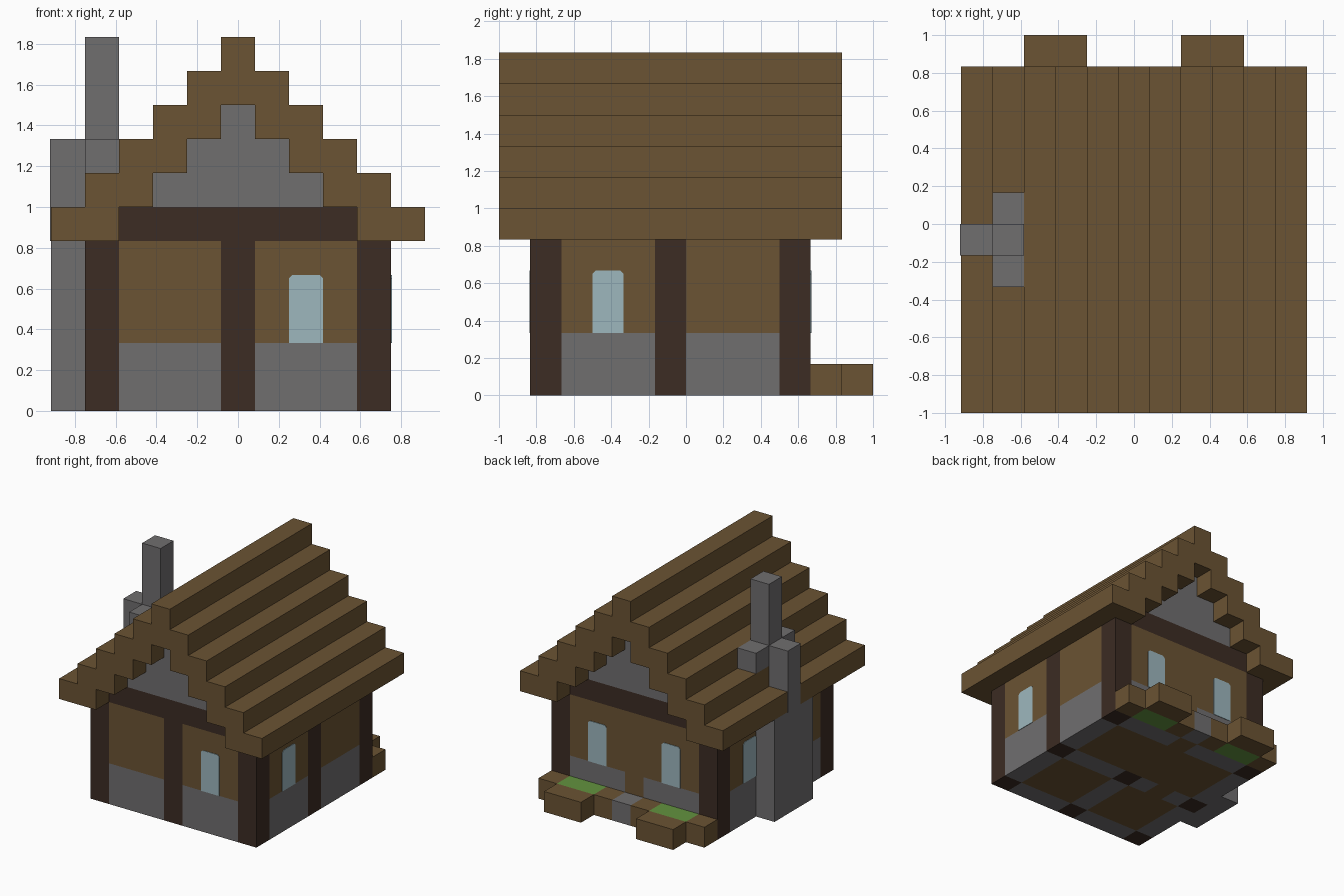
import bpy
import bmesh
from mathutils import Vector

U = 1 / 6  # block size

cube = bpy.data.objects.get("Cube")
if cube:
    bpy.data.objects.remove(cube, do_unlink=True)


def material(name, rgb):
    m = bpy.data.materials.new(name)
    m.use_nodes = True
    m.diffuse_color = (*rgb, 1)
    bsdf = m.node_tree.nodes["Principled BSDF"]
    bsdf.inputs["Base Color"].default_value = (*rgb, 1)
    bsdf.inputs["Roughness"].default_value = 0.9
    return m


WOOD = material("brown planks", (0.147, 0.087, 0.033))
DARK = material("dark timber", (0.045, 0.025, 0.017))
STONE = material("grey stone", (0.162, 0.156, 0.159))
GLASS = material("pale blue glass", (0.337, 0.474, 0.515))
GRASS = material("green grass", (0.125, 0.292, 0.05))


def finish(name, bm, mat):
    bmesh.ops.recalc_face_normals(bm, faces=bm.faces)
    mesh = bpy.data.meshes.new(name)
    bm.to_mesh(mesh)
    bm.free()
    mesh.materials.append(mat)
    obj = bpy.data.objects.new(name, mesh)
    bpy.context.scene.collection.objects.link(obj)
    return obj


def box(name, mat, xs, ys, zs):
    """Box from ranges measured in blocks."""
    bm = bmesh.new()
    bmesh.ops.create_cube(bm, size=1)
    for v in bm.verts:
        v.co = Vector([(r[0] + (c + 0.5) * (r[1] - r[0])) * U
                       for c, r in zip(v.co, (xs, ys, zs))])
    return finish(name, bm, mat)


def wall(name, xs, ys):
    """Stone footing with planks above."""
    box(name + "_footing", STONE, xs, ys, (0, 2))
    box(name + "_planks", WOOD, xs, ys, (2, 5))


def window(name, origin, along, out):
    """Thin pane with clipped top corners, two blocks high."""
    bm = bmesh.new()
    c = 0.1
    outline = [(-.5, 2), (.5, 2), (.5, 4 - c), (.5 - c, 4), (c - .5, 4), (-.5, 4 - c)]
    pts = [(Vector(origin) + Vector(along) * s + Vector((0, 0, z))) * U for s, z in outline]
    face = bm.faces.new([bm.verts.new(p) for p in pts])
    top = bmesh.ops.extrude_face_region(bm, geom=[face])
    verts = [g for g in top["geom"] if isinstance(g, bmesh.types.BMVert)]
    bmesh.ops.translate(bm, verts=verts, vec=Vector(out) * 0.004)
    finish(name, bm, GLASS)


# Timber posts
for x in (-4, 0, 4):
    for y in (-4.5, -0.5, 3.5):
        if (x, y) != (0, 3.5):
            box("post", DARK, (x - .5, x + .5), (y - .5, y + .5), (0, 5))

# Walls between posts, and the back doorway
for side, s in (("right", -1), ("left", 1)):
    bay = sorted((s * 0.5, s * 3.5))
    edge = sorted((s * 3.5, s * 4.5))
    wall("front_wall_" + side, bay, (-5, -4))
    wall("back_wall_" + side, bay, (3, 4))
    wall(side + "_wall_front", edge, (-4, -1))
    wall(side + "_wall_back", edge, (0, 3))
box("back_door", WOOD, (-.5, .5), (3, 4), (0, 5))

# Floors and inner partition footings
box("front_left_floor", WOOD, (.5, 3.5), (-4, -1), (0, 1))
box("front_right_floor", WOOD, (-3.5, -.5), (-4, -1), (0, 1))
box("back_floor", WOOD, (-3.5, 3.5), (0, 3), (0, 1))
box("inner_threshold", WOOD, (-2.5, -1.5), (-1, 0), (0, 1))
box("partition_left", STONE, (.5, 3.5), (-1, 0), (0, 5))
box("partition_front", STONE, (-.5, .5), (-4, -1), (0, 5))
for xs in ((-3.5, -2.5), (-1.5, -.5)):
    box("partition_right", STONE, xs, (-1, 0), (0, 5))

# Windows
window("front_window", (2, -5, 0), (1, 0, 0), (0, -1, 0))
window("left_window", (4.5, -2.5, 0), (0, 1, 0), (1, 0, 0))
window("right_window", (-4.5, 1.5, 0), (0, 1, 0), (-1, 0, 0))
for x in (-2, 2):
    window("back_window", (x, 4, 0), (1, 0, 0), (0, 1, 0))

# Gables: dark beam with stepped stone above
for end, ys in (("front", (-5, -4)), ("back", (3, 4))):
    box(end + "_beam", DARK, (-3.5, 3.5), ys, (5, 6))
    for i in range(3):
        w = 2.5 - i
        box(end + "_gable", STONE, (-w, w), ys, (6 + i, 7 + i))

# Stepped roof
for i in range(4):
    for s in (-1, 1):
        box("roof_step", WOOD, sorted((s * (3.5 - i), s * (5.5 - i))), (-6, 5), (5 + i, 6 + i))
box("roof_upper_step", WOOD, (-1.5, 1.5), (-6, 5), (9, 10))
box("roof_ridge", WOOD, (-.5, .5), (-6, 5), (10, 11))

# Chimney
box("chimney_base", STONE, (-5.5, -4.5), (-2, 1), (0, 5))
box("chimney_breast", STONE, (-5.52, -4.5), (-1, 0), (5, 8))
box("chimney_shoulders", STONE, (-4.5, -3.5), (-2, 1), (7, 8))
box("chimney_stack", STONE, (-4.5, -3.5), (-1, 0), (8, 11))

# Back planters and step
box("back_step", STONE, (-.5, .5), (4, 5), (0, 1))
for s in (-1, 1):
    box("planter_inner_end", WOOD, sorted((s * .5, s * 1.5)), (4, 5), (0, 1))
    box("planter_grass", GRASS, sorted((s * 1.5, s * 3.5)), (4, 5), (0, 1))
    box("planter_outer_end", WOOD, sorted((s * 3.5, s * 4.5)), (4, 5), (0, 1))
    box("planter_front", WOOD, sorted((s * 1.5, s * 3.5)), (5, 6), (0, 1))
